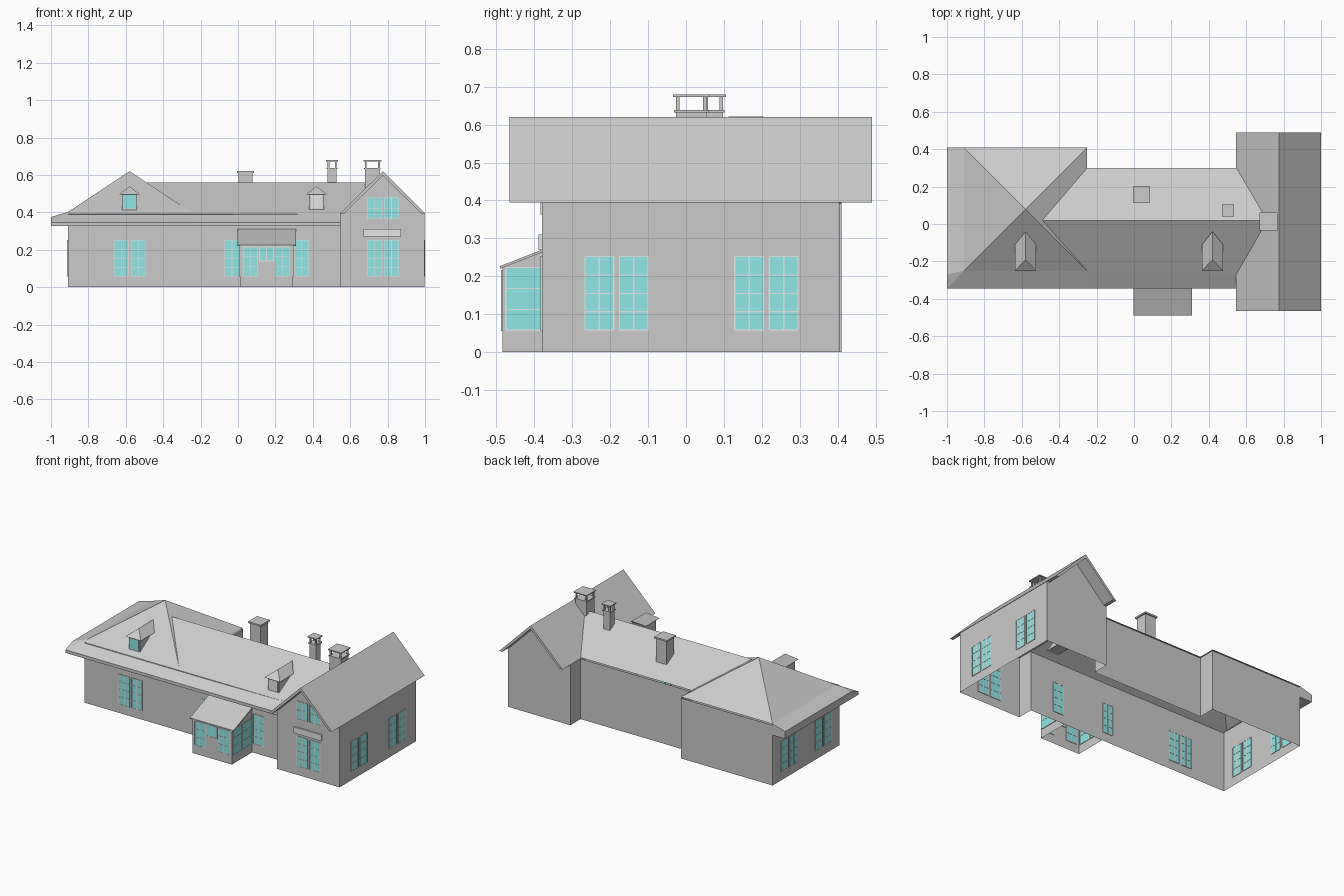
import bpy, bmesh
from mathutils import Vector

cube = bpy.data.objects.get("Cube")
if cube:
    bpy.data.objects.remove(cube, do_unlink=True)


def material(name, colour):
    m = bpy.data.materials.new(name)
    m.use_nodes = True
    m.diffuse_color = (*colour, 1)
    m.node_tree.nodes["Principled BSDF"].inputs["Base Color"].default_value = (*colour, 1)
    return m


GREY = material("plaster grey", (0.6, 0.6, 0.6))
TEAL = material("glass teal", (0.29, 0.8, 0.8))
PALE = material("trim pale grey", (0.8, 0.8, 0.8))


def build(name, bm, mat):
    bmesh.ops.remove_doubles(bm, verts=bm.verts, dist=0.0005)
    bmesh.ops.recalc_face_normals(bm, faces=bm.faces)
    mesh = bpy.data.meshes.new(name)
    bm.to_mesh(mesh)
    bm.free()
    mesh.materials.append(mat)
    obj = bpy.data.objects.new(name, mesh)
    bpy.context.collection.objects.link(obj)
    return obj


def polygons(name, faces, mat=GREY):
    bm = bmesh.new()
    for pts in faces:
        bm.faces.new([bm.verts.new(p) for p in pts])
    return build(name, bm, mat)


def add_box(bm, lo, hi):
    vs = bmesh.ops.create_cube(bm, size=1)["verts"]
    lo, hi = Vector(lo), Vector(hi)
    for v in vs:
        v.co = (lo + hi) / 2 + v.co * (hi - lo)


def boxes(name, spans, mat=GREY):
    bm = bmesh.new()
    for lo, hi in spans:
        add_box(bm, lo, hi)
    return build(name, bm, mat)


def walls(name, path, height):
    # Upright wall sheets along a ground plan path
    return polygons(name, [[(*a, 0), (*b, 0), (*b, height), (*a, height)]
                           for a, b in zip(path, path[1:])])


def sash(name, wall, axis, start, end, low, high, cols=2, rows=4):
    # Glass plate in a wall plane, with thin glazing bars; axis 0 runs along x, 1 along y
    def span(a, b, c, d, t):
        if axis == 0:
            return (a, wall - t, c), (b, wall + t, d)
        return (wall - t, a, c), (wall + t, b, d)

    boxes(name + "_glass", [span(start, end, low, high, 0.002)], TEAL)
    bars, h = [], 0.0016
    for i in range(cols + 1):
        p = start + (end - start) * i / cols
        bars.append(span(p - h, p + h, low, high, 0.0035))
    for i in range(rows + 1):
        p = low + (high - low) * i / rows
        bars.append(span(start, end, p - h, p + h, 0.0035))
    boxes(name + "_bars", bars, PALE)


def window_pair(name, wall, axis, centre, low=0.058, high=0.252, rows=4):
    for side in (-1, 1):
        c = centre + side * 0.0455
        sash(f"{name}_{'left' if side < 0 else 'right'}", wall, axis,
             c - 0.038, c + 0.038, low, high, 2, rows)


# Ground plan
FRONT, BACK, EAVE = -0.275, 0.30, 0.397
LEFT, STEP, WING, END = -0.91, -0.25, 0.548, 0.997
W_FRONT, W_BACK, W_MID = -0.38, 0.405, 0.775

# Walls
walls("main_walls", [(WING, FRONT), (LEFT, FRONT), (LEFT, 0.41), (STEP, 0.41),
                     (STEP, BACK), (WING, BACK)], EAVE - 0.005)
walls("wing_walls_east", [(END, W_FRONT), (END, W_BACK)], EAVE)
walls("wing_wall_front_return", [(WING, W_FRONT), (WING, FRONT)], EAVE)
walls("wing_wall_back_return", [(WING, BACK), (WING, W_BACK)], EAVE)
for label, y in (("front", W_FRONT), ("back", W_BACK)):
    polygons(f"wing_gable_{label}", [[(WING, y, 0), (END, y, 0), (END, y, EAVE),
                                      (W_MID, y, 0.61), (WING, y, EAVE)]])

# Wing roof: a chevron section run along y
section = [(0.546, 0.395), (W_MID, 0.62), (1, 0.395), (0.978, 0.395), (W_MID, 0.597), (0.568, 0.395)]
ends = [[(x, y, z) for x, z in section] for y in (-0.465, 0.49)]
polygons("wing_roof", [ends[0], ends[1]] + [
    [ends[0][i], ends[0][i - 1], ends[1][i - 1], ends[1][i]] for i in range(6)])

# Main roof and hipped pavilion roof
peak = (-0.58, 0.08, 0.62)
ridge_a, ridge_b = (-0.49, 0.02, 0.56), (0.712, 0.02, 0.56)
valley = (STEP, -0.25, 0.402)
hip_front, hip_back = (LEFT, -0.25, 0.402), (LEFT, 0.41, 0.4)
corner, flare_f, flare_b = (-1, -0.345, 0.347), (-1, -0.27, 0.375), (-1, 0.41, 0.375)
eave_step, eave_wing = (STEP, -0.345, 0.347), (WING, -0.345, 0.347)
join_front, join_back = (WING, -0.27, 0.395), (WING, BACK, 0.4)
step_back, step_in = (STEP, 0.41, 0.4), (STEP, BACK, 0.4)
polygons("main_roof", [
    [ridge_a, valley, join_front, ridge_b],
    [valley, eave_step, eave_wing, join_front],
    [ridge_a, ridge_b, join_back, step_in],
])
polygons("pavilion_roof", [
    [peak, hip_front, valley],
    [hip_front, corner, eave_step, valley],
    [peak, hip_back, hip_front],
    [peak, step_back, hip_back],
    [peak, valley, ridge_a],
    [peak, ridge_a, step_in, step_back],
    [hip_front, hip_back, flare_b, flare_f],
    [hip_front, flare_f, corner],
])

# Eave boards and soffits
LOW = 0.327
polygons("eaves", [
    [(-1, -0.345, LOW), (WING, -0.345, LOW), eave_wing, corner],
    [(-1, -0.345, LOW), corner, flare_f, flare_b, (-1, 0.41, LOW)],
    [(-1, -0.345, LOW), (WING, -0.345, LOW), (WING, FRONT, LOW), (LEFT, FRONT, LOW)],
    [(-1, -0.345, LOW), (LEFT, FRONT, LOW), (LEFT, 0.41, LOW), (-1, 0.41, LOW)],
    [(-1, 0.41, LOW), flare_b, hip_back, (LEFT, 0.41, LOW)],
])

# Porch with a lean-to roof
PX0, PX1, PY = 0.01, 0.295, -0.484
polygons("porch_walls", [
    [(PX0, PY, 0), (PX1, PY, 0), (PX1, PY, 0.223), (PX0, PY, 0.223)],
    *[[(x, PY, 0), (x, FRONT, 0), (x, FRONT, 0.304), (x, PY, 0.223)] for x in (PX0, PX1)],
])
slope = [(-0.49, 0.22), (FRONT, 0.304), (FRONT, 0.311), (-0.49, 0.227)]
sides = [[(x, y, z) for y, z in slope] for x in (-0.003, 0.31)]
polygons("porch_roof", sides + [
    [sides[0][i], sides[0][i - 1], sides[1][i - 1], sides[1][i]] for i in range(4)])
sash("porch_window_left", PY, 0, 0.028, 0.105, 0.058, 0.215, 2, 3)
sash("porch_transom", PY, 0, 0.115, 0.19, 0.14, 0.215, 2, 1)
sash("porch_window_right", PY, 0, 0.2, 0.277, 0.058, 0.215, 2, 3)
for label, x in (("west", PX0), ("east", PX1)):
    sash(f"porch_side_window_{label}", x, 1, -0.475, -0.285, 0.058, 0.223, 2, 3)

# Windows
window_pair("pavilion_front_window", FRONT, 0, -0.579)
sash("hall_window_left", FRONT, 0, -0.07, 0.006, 0.058, 0.252)
sash("hall_window_right", FRONT, 0, 0.303, 0.379, 0.058, 0.252)
window_pair("wing_front_window", W_FRONT, 0, W_MID)
window_pair("wing_upper_window", W_FRONT, 0, W_MID, 0.365, 0.48, 2)
for i, y in enumerate((-0.183, 0.212)):
    window_pair(f"wing_side_window_{i}", END, 1, y)
for i, y in enumerate((-0.11, 0.24)):
    window_pair(f"pavilion_side_window_{i}", LEFT, 1, y)

# Blank sign board
boxes("sign_board", [((0.672, -0.389, 0.27), (0.872, W_FRONT, 0.31))], PALE)


def dormer(name, x, face_mat):
    boxes(name + "_body", [((x - 0.04, -0.235, 0.412), (x + 0.04, -0.1, 0.497))])
    boxes(name + "_face", [((x - 0.031, -0.238, 0.42), (x + 0.031, -0.234, 0.492))], face_mat)
    f, b, z, r = -0.25, -0.11, 0.495, 0.54
    top, tail = (x, -0.19, r), (x, -0.04, r)
    l0, r0, l1, r1 = [(x + s, y, z) for y in (f, b) for s in (-0.056, 0.056)]
    polygons(name + "_roof", [[l0, r0, top], [l0, top, tail, l1], [r0, r1, tail, top],
                              [l0, l1, r1, r0], [l1, tail, r1]])


dormer("dormer_left", -0.58, TEAL)
dormer("dormer_right", 0.42, PALE)


def chimney(name, x, y, half, base, shaft_top, cap, top):
    # Shaft, optional open lantern on corner posts, and a slab cap
    inner = half - 0.008
    spans = [((x - inner, y - inner, base), (x + inner, y + inner, shaft_top)),
             ((x - half, y - half, cap), (x + half, y + half, top))]
    if cap > shaft_top:
        spans.append(((x - half + 0.003, y - half + 0.003, shaft_top - 0.006),
                      (x + half - 0.003, y + half - 0.003, shaft_top)))
        p = 0.009
        for sx in (-1, 1):
            for sy in (-1, 1):
                cx, cy = x + sx * (inner - p / 2), y + sy * (inner - p / 2)
                spans.append(((cx - p / 2, cy - p / 2, shaft_top), (cx + p / 2, cy + p / 2, cap)))
    boxes(name, spans)


chimney("chimney_plain", 0.04, 0.158, 0.046, 0.45, 0.612, 0.612, 0.622)
chimney("chimney_small", 0.503, 0.073, 0.032, 0.5, 0.638, 0.673, 0.679)
chimney("chimney_large", 0.718, 0.014, 0.048, 0.5, 0.638, 0.673, 0.679)
